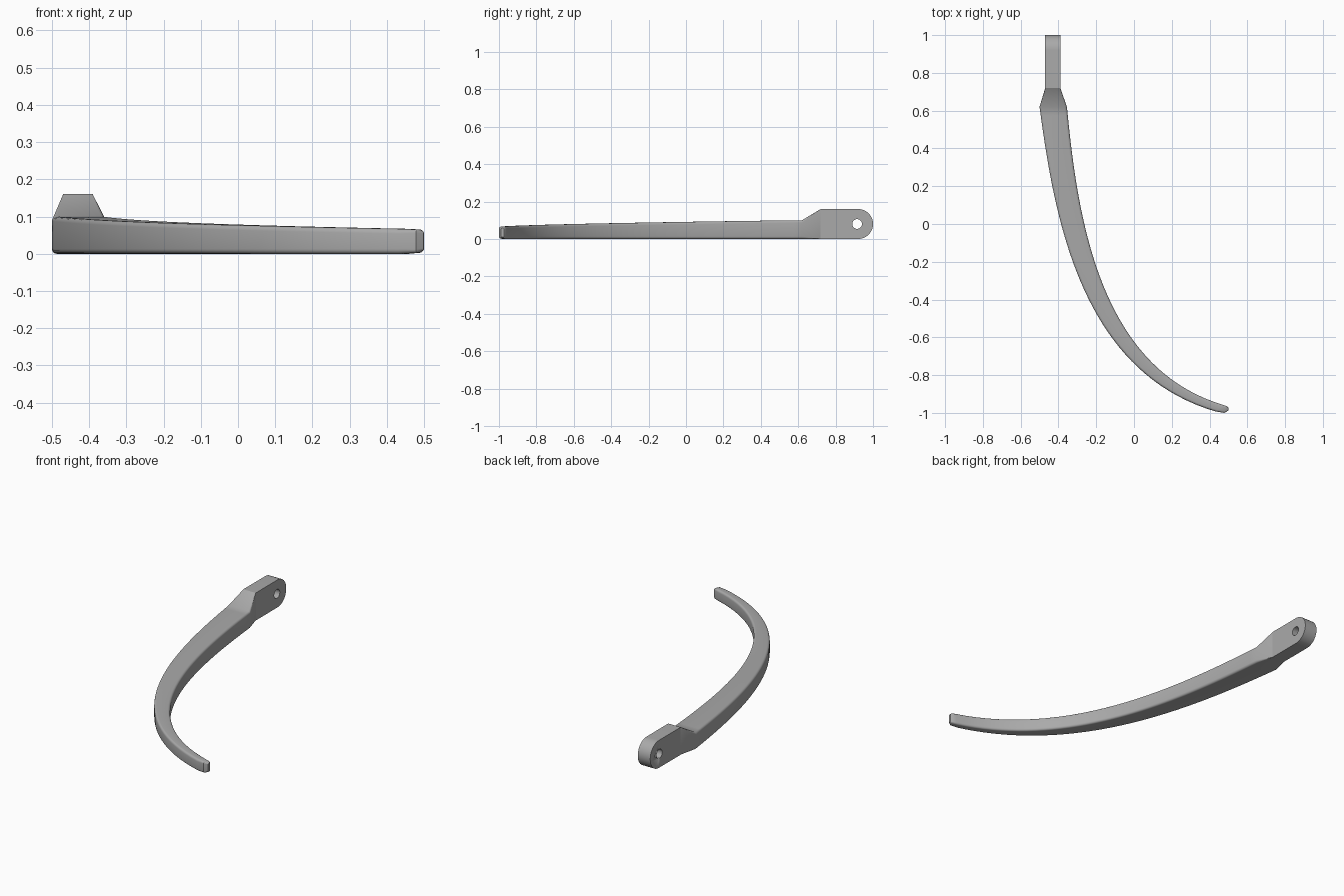
import bpy, bmesh, math
from mathutils import Vector
from mathutils.geometry import interpolate_bezier

cube = bpy.data.objects.get("Cube")
if cube:
    bpy.data.objects.remove(cube)

# Single grey finish
grey = bpy.data.materials.new("satin_grey")
grey.use_nodes = True
colour = (0.4, 0.4, 0.4, 1)
grey.diffuse_color = colour
grey.node_tree.nodes["Principled BSDF"].inputs["Base Color"].default_value = colour


def make_object(name, bm, angle=30):
    bmesh.ops.recalc_face_normals(bm, faces=bm.faces[:])
    mesh = bpy.data.meshes.new(name)
    bm.to_mesh(mesh)
    bm.free()
    mesh.materials.append(grey)
    obj = bpy.data.objects.new(name, mesh)
    bpy.context.collection.objects.link(obj)
    bpy.ops.object.select_all(action='DESELECT')
    obj.select_set(True)
    bpy.context.view_layer.objects.active = obj
    bpy.ops.object.shade_smooth_by_angle(angle=math.radians(angle))
    return obj


def rounded_section(outer, inner, bottom, top, radius, steps=4):
    """Upright rounded rectangle spanning two plan points."""
    outer, inner = Vector(outer).to_2d(), Vector(inner).to_2d()
    width = (inner - outer).length
    along = (inner - outer) / width
    ring = []
    for i, (u, z) in enumerate([(width - radius, top - radius), (radius, top - radius),
                                (radius, bottom + radius), (width - radius, bottom + radius)]):
        for k in range(steps + 1):
            a = math.pi / 2 * (i + k / steps)
            p = outer + along * (u + radius * math.cos(a))
            ring.append((p.x, p.y, z + radius * math.sin(a)))
    return ring


def bezier(points, count):
    a, b, c, d = [Vector((x, y, 0)) for x, y in points]
    return interpolate_bezier(a, b, c, d, count)


# Lever blade: neck, curved taper and rounded tip lofted together
N = 40
outer = bezier([(-.5, .62), (-.42, .02), (-.28, -.78), (.43, -.992)], N)
inner = bezier([(-.355, .62), (-.3, .05), (-.19, -.76), (.47, -.957)], N)
rings = [rounded_section((-.47, .72), (-.39, .72), 0, .16, .001)]
for i, (p, q) in enumerate(zip(outer, inner)):
    t = i / (N - 1)
    rings.append(rounded_section(p, q, 0, .1 - .033 * t ** 1.2, .013))
rings.append(rounded_section((.478, -1), (.495, -.966), .003, .065, .009))
rings.append(rounded_section((.499, -.988), (.5, -.972), .01, .058, .005))

bm = bmesh.new()
loops = [[bm.verts.new(co) for co in ring] for ring in rings]
for a, b in zip(loops, loops[1:]):
    for j in range(len(a)):
        k = (j + 1) % len(a)
        bm.faces.new((a[j], a[k], b[k], b[j]))
bm.faces.new(loops[-1])
make_object("lever_blade", bm, 35)


def prism(name, profile, x0, x1):
    """Extrude a side profile of (y, z) points across x."""
    bm = bmesh.new()
    face = bm.faces.new([bm.verts.new((x0, y, z)) for y, z in profile])
    extruded = bmesh.ops.extrude_face_region(bm, geom=[face])["geom"]
    verts = [v for v in extruded if isinstance(v, bmesh.types.BMVert)]
    bmesh.ops.translate(bm, verts=verts, vec=(x1 - x0, 0, 0))
    return make_object(name, bm)


def arc(y, z, radius, start, end, count):
    angles = [start + (end - start) * i / count for i in range(count + 1)]
    return [(y + radius * math.cos(a), z + radius * math.sin(a)) for a in angles]


# Pivot lug with a rounded end and a through hole
cutter = prism("pivot_hole_cutter", arc(.915, .08, .026, 0, 2 * math.pi, 32)[:-1], -.6, -.3)
cutter.hide_render = True
lug = prism("pivot_lug", [(.72, .16), (.72, 0)]
            + arc(.92, .08, .08, -math.pi / 2, math.pi / 2, 28), -.47, -.39)
hole = lug.modifiers.new("pivot_hole", 'BOOLEAN')
hole.operation = 'DIFFERENCE'
hole.solver = 'EXACT'
hole.object = cutter
bpy.ops.object.modifier_move_to_index(modifier=hole.name, index=0)
bpy.ops.object.modifier_apply(modifier=hole.name)
bpy.data.objects.remove(cutter)
